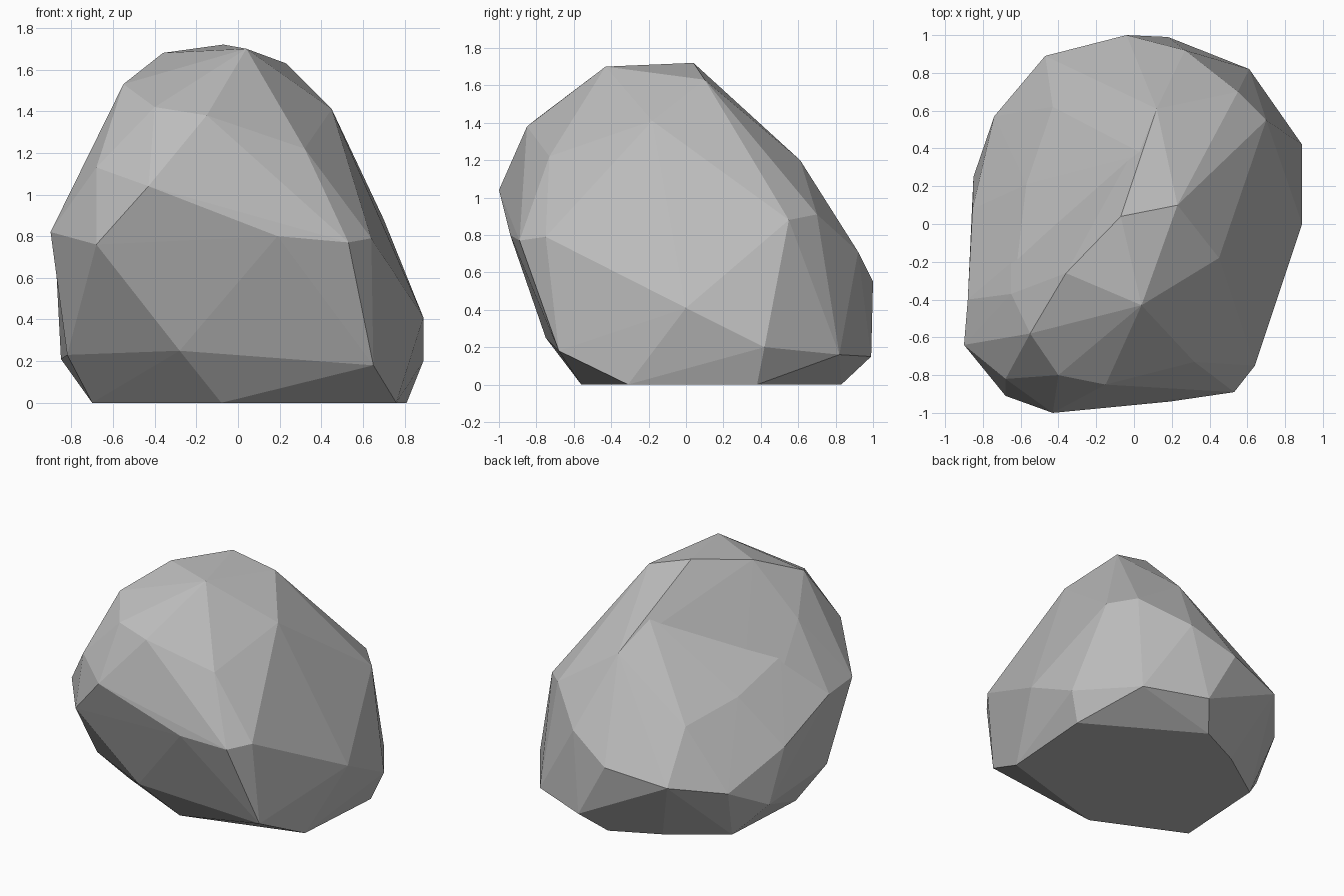
import bpy
import bmesh

# Remove the default object
default_cube = bpy.data.objects.get("Cube")
if default_cube:
    bpy.data.objects.remove(default_cube, do_unlink=True)


def make_material(name, colour):
    material = bpy.data.materials.new(name)
    material.use_nodes = True
    material.diffuse_color = colour
    shader = material.node_tree.nodes["Principled BSDF"]
    shader.inputs["Base Color"].default_value = colour
    shader.inputs["Roughness"].default_value = 0.9
    return material


def build_stone(name, bands, material):
    """Wrap flat facets tightly round the corners of all the bands."""
    bm = bmesh.new()
    for band in bands:
        for corner in band:
            bm.verts.new(corner)
    hull = bmesh.ops.convex_hull(bm, input=list(bm.verts))
    unused = set(hull["geom_interior"]) | set(hull["geom_unused"])
    loose = [item for item in unused if isinstance(item, bmesh.types.BMVert)]
    bmesh.ops.delete(bm, geom=loose, context="VERTS")
    bmesh.ops.recalc_face_normals(bm, faces=list(bm.faces))

    mesh = bpy.data.meshes.new(name)
    bm.to_mesh(mesh)
    bm.free()
    mesh.materials.append(material)
    stone = bpy.data.objects.new(name, mesh)
    bpy.context.scene.collection.objects.link(stone)
    return stone


def fuse(stone, lump):
    """Join a lump to the stone, leaving only the outer skin."""
    union = stone.modifiers.new("fuse_lump", "BOOLEAN")
    union.operation = "UNION"
    union.solver = "EXACT"
    union.object = lump
    bpy.context.view_layer.objects.active = stone
    bpy.ops.object.modifier_apply(modifier=union.name)
    bpy.data.objects.remove(lump, do_unlink=True)


# Corners of the main stone, from the peak down
crown = [
    (.04, -.43, 1.7), (-.07, .04, 1.72), (-.36, -.26, 1.68),
    (-.55, -.58, 1.53), (.23, .1, 1.63),
]
shoulder = [
    (-.4, -.8, 1.42), (-.15, -.85, 1.38), (.45, -.18, 1.41),
    (.32, -.73, 1.22), (-.65, -.37, 1.28), (-.68, -.82, 1.13),
]
waist = [
    (-.43, -1, 1.04), (-.9, -.64, .82), (-.68, -.91, .76),
    (.19, -.94, .8), (.53, -.89, .77), (.64, -.75, .79),
    (.7, .55, .88),
]
foot = [
    (.89, 0, .41), (.89, .42, .2), (-.28, -.75, .25), (.65, -.68, .18),
]

# Corners shared by the main stone and the lump behind it
crease = [(.05, .37, 1.41), (.12, .61, 1.2), (-.62, -.21, 1.06)]
flank = [
    (.55, .7, .91), (.27, .92, .71), (.61, .82, .16),
    (.18, .99, .15), (-.88, -.4, .78), (-.82, -.46, .23),
]
base = [
    (-.08, -.56, 0), (.76, -.31, 0), (.81, .38, 0),
    (.05, .83, 0), (-.28, .67, 0), (-.66, .41, 0), (-.7, -.27, 0),
]

# Corners of the lump that swells out below the crease
rear_belly = [(-.43, .62, .81), (-.57, .21, .91), (-.855, .08, .57)]
rear_foot = [
    (-.04, 1, .55), (-.47, .89, .47), (-.74, .57, .38), (-.85, .25, .21),
]

stone_grey = make_material("stone_grey", (0.5, 0.5, 0.5, 1.0))
shared = [crease, flank, base]
boulder = build_stone("boulder", [crown, shoulder, waist, foot] + shared, stone_grey)
rear_lump = build_stone("rear_lump", [rear_belly, rear_foot] + shared, stone_grey)
fuse(boulder, rear_lump)
